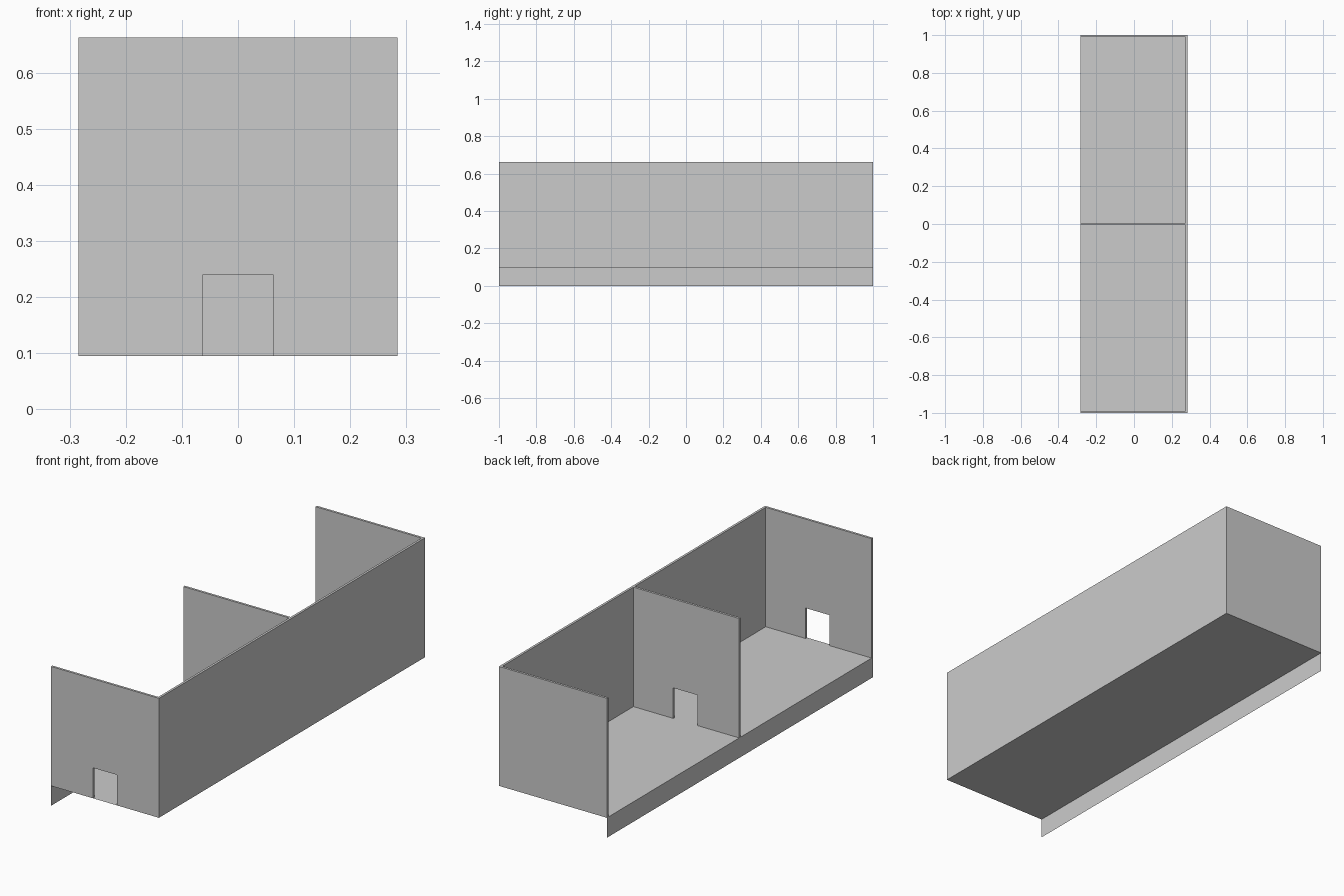
import bpy

if "Cube" in bpy.data.objects:
    bpy.data.objects.remove(bpy.data.objects["Cube"])

W = 0.284            # half width
L = 1.0              # half length
FLOOR, TOP = 0.095, 0.663
T = 0.011            # wall thickness
DOOR, DOOR_TOP = 0.0635, 0.24


def make_object(name, verts, faces):
    mesh = bpy.data.meshes.new(name)
    mesh.from_pydata(verts, [], faces)
    mesh.update()
    obj = bpy.data.objects.new(name, mesh)
    bpy.context.collection.objects.link(obj)
    return obj


def extrude(name, profile, start, end, axis):
    """Closed prism from a 2D outline swept along x or y."""
    def place(p, d):
        return (p[0], d, p[1]) if axis == 'Y' else (d, p[0], p[1])
    n = len(profile)
    verts = [place(p, start) for p in profile] + [place(p, end) for p in profile]
    # the outline is counter-clockwise in (x, z) or (y, z)
    faces = [list(range(n)), list(range(2 * n - 1, n - 1, -1))]
    faces += [[i, i + n, (i + 1) % n + n, (i + 1) % n] for i in range(n)]
    if axis == 'X':
        faces = [f[::-1] for f in faces]
    return make_object(name, verts, faces)


# Floor sheet with a skirt hanging from its open side
edge = [(-W, 0), (-W, FLOOR), (W, FLOOR)]
make_object("floor_with_skirt",
            [(x, y, z) for y in (-L, L) for x, z in edge],
            [(0, 1, 4, 3), (1, 2, 5, 4)])

# Long side wall
extrude("side_wall", [(-L, FLOOR), (L, FLOOR), (L, TOP), (-L, TOP)], W - T, W, 'X')

# Cross walls: front and middle have a doorway, the back is solid
inner = W - T
doorway = [(-DOOR, FLOOR), (-DOOR, DOOR_TOP), (DOOR, DOOR_TOP), (DOOR, FLOOR)]
for name, y, notch in (("front_wall", -L, doorway),
                       ("middle_wall", -T / 2, doorway),
                       ("back_wall", L - T, [])):
    outline = [(-W, FLOOR)] + notch + [(inner, FLOOR), (inner, TOP), (-W, TOP)]
    extrude(name, outline, y, y + T, 'Y')
